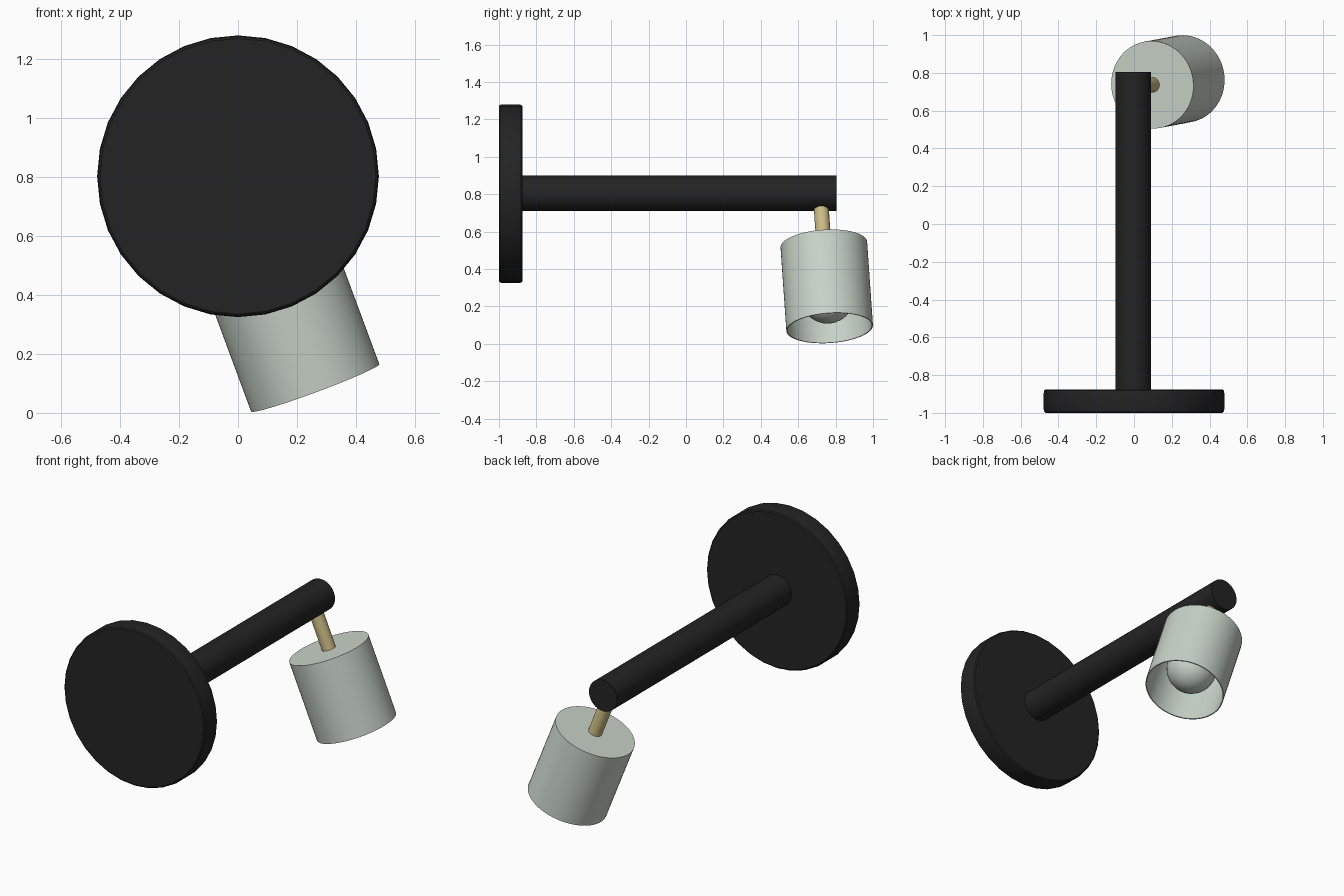
import bpy, bmesh, math
from mathutils import Vector, Matrix

cube = bpy.data.objects.get("Cube")
if cube:
    bpy.data.objects.remove(cube)


def material(name, rgb):
    m = bpy.data.materials.new(name)
    m.use_nodes = True
    m.diffuse_color = (*rgb, 1)
    m.node_tree.nodes["Principled BSDF"].inputs["Base Color"].default_value = (*rgb, 1)
    return m


black = material("matte black", (0.017, 0.017, 0.017))
sage = material("pale sage grey", (0.58, 0.65, 0.58))
brass = material("brass", (0.60, 0.50, 0.23))


def lathe(name, profile, origin, axis, mat, sides=32):
    """Spin a (radius, height) profile around an axis that starts at origin."""
    bm = bmesh.new()
    rings = []
    for r, h in profile:
        if r == 0:
            rings.append([bm.verts.new((0, 0, h))] * sides)
        else:
            rings.append([bm.verts.new((r * math.cos(2 * math.pi * i / sides),
                                        r * math.sin(2 * math.pi * i / sides), h))
                          for i in range(sides)])
    for a, b in zip(rings, rings[1:]):
        for i in range(sides):
            j = (i + 1) % sides
            bm.faces.new(list(dict.fromkeys((a[i], a[j], b[j], b[i]))))
    bmesh.ops.recalc_face_normals(bm, faces=bm.faces)
    turn = Vector((0, 0, 1)).rotation_difference(Vector(axis)).to_matrix().to_4x4()
    me = bpy.data.meshes.new(name)
    bm.to_mesh(me)
    bm.free()
    me.materials.append(mat)
    ob = bpy.data.objects.new(name, me)
    ob.matrix_world = Matrix.Translation(origin) @ turn
    bpy.context.collection.objects.link(ob)
    bpy.ops.object.select_all(action='DESELECT')
    ob.select_set(True)
    bpy.context.view_layer.objects.active = ob
    bpy.ops.object.shade_smooth_by_angle(angle=math.radians(35))
    return ob


# Wall plate with softened edges, and the arm
lathe("wall_plate", [(0, 0), (0.468, 0), (0.475, 0.006), (0.478, 0.02), (0.478, 0.105),
                     (0.475, 0.119), (0.468, 0.125), (0, 0.125)],
      (0, -1, 0.803), (0, 1, 0), black)
lathe("arm", [(0, 0), (0.095, 0), (0.095, 1.69), (0, 1.69)],
      (-0.004, -0.885, 0.805), (0, 1, 0), black)

# Tilted lamp head: everything shares one axis running up from the open rim
rim = Vector((0.262, 0.768, 0.085))
crown = Vector((0.097, 0.737, 0.53))
up = (crown - rim).normalized()
length = (crown - rim).length
R, wall = 0.232, 0.006

lathe("shade", [(0, length), (R, length), (R, 0), (R - wall, 0),
                (R - wall, length - wall), (0, length - wall)],
      rim, up, sage, 64)
lathe("stem", [(0, 0), (0.04, 0), (0.04, 0.26), (0, 0.26)],
      crown - up * 0.01, up, brass)

# Round bulb and the neck that holds it inside the shade
br = 0.145
ball = [(br * math.sin(math.pi * k / 16), -br * math.cos(math.pi * k / 16)) for k in range(1, 16)]
lathe("bulb", [(0, -br)] + ball + [(0, br)], rim + up * 0.18, up, sage)
lathe("bulb_neck", [(0, 0), (0.05, 0), (0.05, length - 0.303), (0, length - 0.303)],
      rim + up * 0.3, up, sage)
